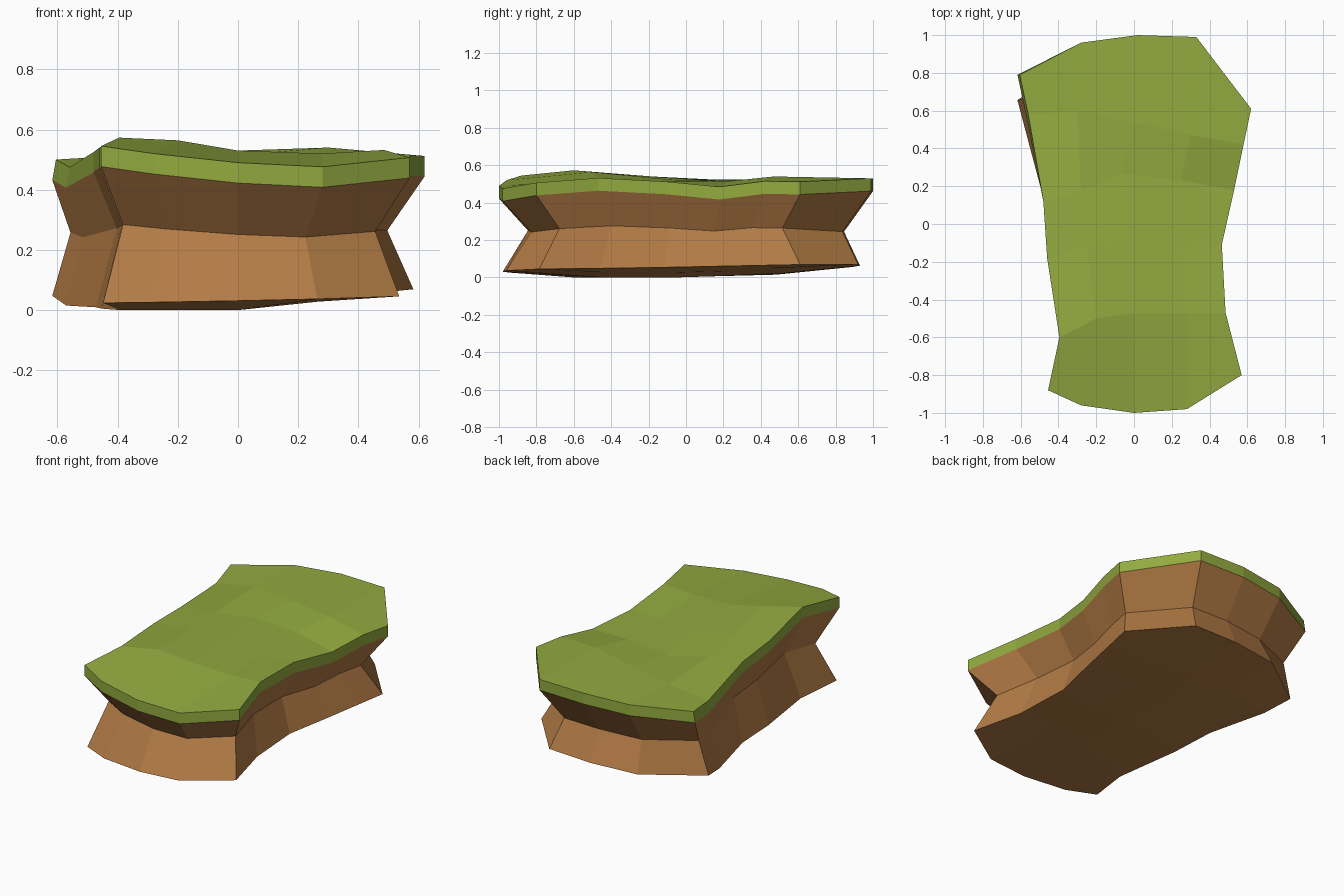
import bpy

if "Cube" in bpy.data.objects:
    bpy.data.objects.remove(bpy.data.objects["Cube"])

# Lawn control grid: 6 rows front to back, 5 points left to right
ROWS = [
    [(-.455, -.88, .545), (-.28, -.96, .52), (0, -1, .49), (.28, -.98, .476), (.57, -.80, .507)],
    [(-.395, -.60, .573), (-.20, -.50, .564), (0, -.47, .53), (.28, -.47, .52), (.485, -.47, .532)],
    [(-.46, -.18, .54), (-.25, -.12, .535), (0, -.07, .522), (.25, -.12, .512), (.465, -.11, .513)],
    [(-.48, .12, .525), (-.28, .17, .52), (-.06, .27, .51), (.25, .23, .515), (.53, .18, .485)],
    [(-.56, .58, .475), (-.30, .60, .52), (0, .54, .53), (.30, .47, .54), (.58, .42, .515)],
    [(-.605, .79, .50), (-.28, .96, .52), (.02, 1, .53), (.33, .99, .53), (.62, .61, .512)],
]
NR, NC = len(ROWS), len(ROWS[0])
GRID = [p for row in ROWS for p in row]

# Indices of the border, counter-clockwise from the front left corner
BORDER = ([c for c in range(NC)]
          + [r * NC + NC - 1 for r in range(1, NR)]
          + [(NR - 1) * NC + c for c in range(NC - 2, -1, -1)]
          + [r * NC for r in range(NR - 2, 0, -1)])
N = len(BORDER)


def grass_edge(p):
    x, y, z = p
    return (x - .012 if x < -.4 and y > .5 else x, y, z - .068)


def waist(p):
    x, y, z = p
    sx = .8 if x > 0 else (.92 if y > .5 else .84)
    return (x * sx, y * .845, .25 + .6 * (z - .488) - (.03 if y > .9 else 0))


def base(p):
    x, y, z = p
    sx = .94 if x > 0 else (1.02 if y > .5 else .985)
    sy = .98 if y < 0 else (1.0 if x > .5 else (.83 if x < -.5 else .93))
    dip = .03 if x < -.3 and abs(y) < .7 else 0
    return (x * sx, y * sy, .047 + .02 * x + .016 * y - dip)


def underside(p):
    x, y, z = p
    return (x * .95, y * .95, .04 * max(0, y) + .1 * max(0, x))


def grid_faces(off=0, flip=False):
    fs = []
    for r in range(NR - 1):
        for c in range(NC - 1):
            a = off + r * NC + c
            f = (a, a + 1, a + NC + 1, a + NC)
            fs.append(f[::-1] if flip else f)
    return fs


def band(upper, lower):
    return [(upper[i], lower[i], lower[(i + 1) % N], upper[(i + 1) % N]) for i in range(N)]


def make(name, verts, faces, color):
    me = bpy.data.meshes.new(name)
    me.from_pydata(verts, [], faces)
    me.update()
    mat = bpy.data.materials.new(name + "_color")
    mat.diffuse_color = color
    mat.use_nodes = True
    mat.node_tree.nodes["Principled BSDF"].inputs["Base Color"].default_value = mat.diffuse_color
    me.materials.append(mat)
    ob = bpy.data.objects.new(name, me)
    bpy.context.collection.objects.link(ob)
    return ob


rim = [GRID[i] for i in BORDER]

# Grass: uneven lawn with a skirt around its border
skirt = list(range(len(GRID), len(GRID) + N))
make("grass_top", GRID + [grass_edge(p) for p in rim],
     grid_faces() + band(BORDER, skirt), (.29, .40, .05, 1))

# Dirt: pinched sides and slightly bulging underside
bottom = [base(p) if i in BORDER else underside(p) for i, p in enumerate(GRID)]
n = len(bottom)
mid = list(range(n, n + N))
top = list(range(n + N, n + 2 * N))
make("dirt_body", bottom + [waist(p) for p in rim] + [grass_edge(p) for p in rim],
     grid_faces(flip=True) + band(mid, BORDER) + band(top, mid), (.45, .20, .06, 1))
